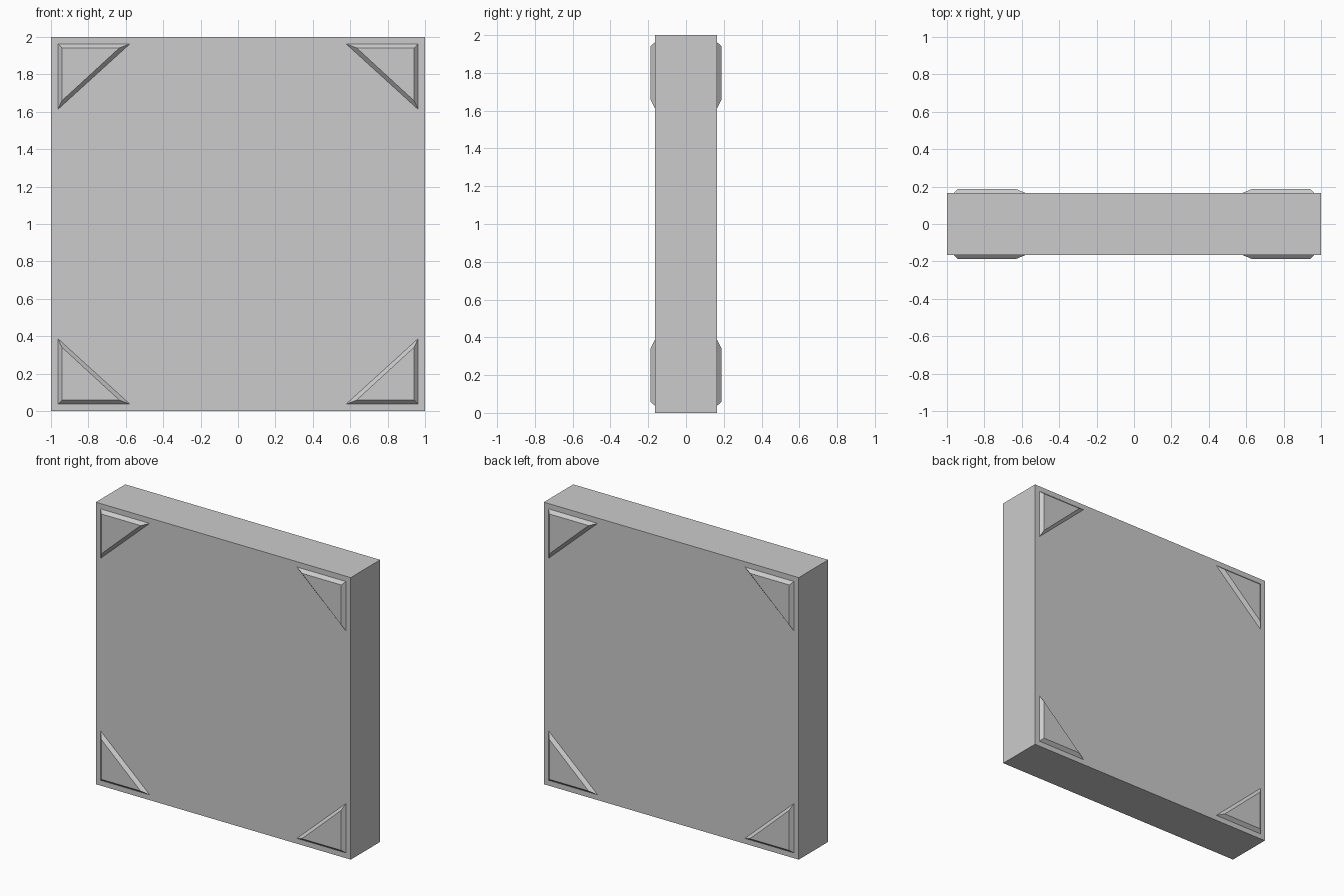
import bpy, bmesh

if "Cube" in bpy.data.objects:
    bpy.data.objects.remove(bpy.data.objects["Cube"])

# main slab
bpy.ops.mesh.primitive_cube_add(size=1, location=(0, 0, 1))
slab = bpy.context.object
slab.name = "slab"
slab.scale = (2, 0.33, 2)
bpy.ops.object.transform_apply(location=False, rotation=False, scale=True)

# raised bevelled triangle for one corner, relative to slab centre
base = [(-0.963, -0.963), (-0.575, -0.963), (-0.963, -0.61)]
top = [(-0.941, -0.941), (-0.633, -0.941), (-0.941, -0.658)]
bm = bmesh.new()
lower = [bm.verts.new((x, -0.164, z)) for x, z in base]
upper = [bm.verts.new((x, -0.188, z)) for x, z in top]
bm.faces.new(upper)
bm.faces.new(lower[::-1])
for i in range(3):
    j = (i + 1) % 3
    bm.faces.new((lower[i], lower[j], upper[j], upper[i]))
bmesh.ops.recalc_face_normals(bm, faces=bm.faces)
mesh = bpy.data.meshes.new("corner_plates")
bm.to_mesh(mesh)
bm.free()
plates = bpy.data.objects.new("corner_plates", mesh)
plates.location = (0, 0, 1)
bpy.context.collection.objects.link(plates)

# repeat on all four corners, front and back
mirror = plates.modifiers.new("mirror", 'MIRROR')
mirror.use_axis = (True, True, True)
mirror.use_mirror_merge = False
